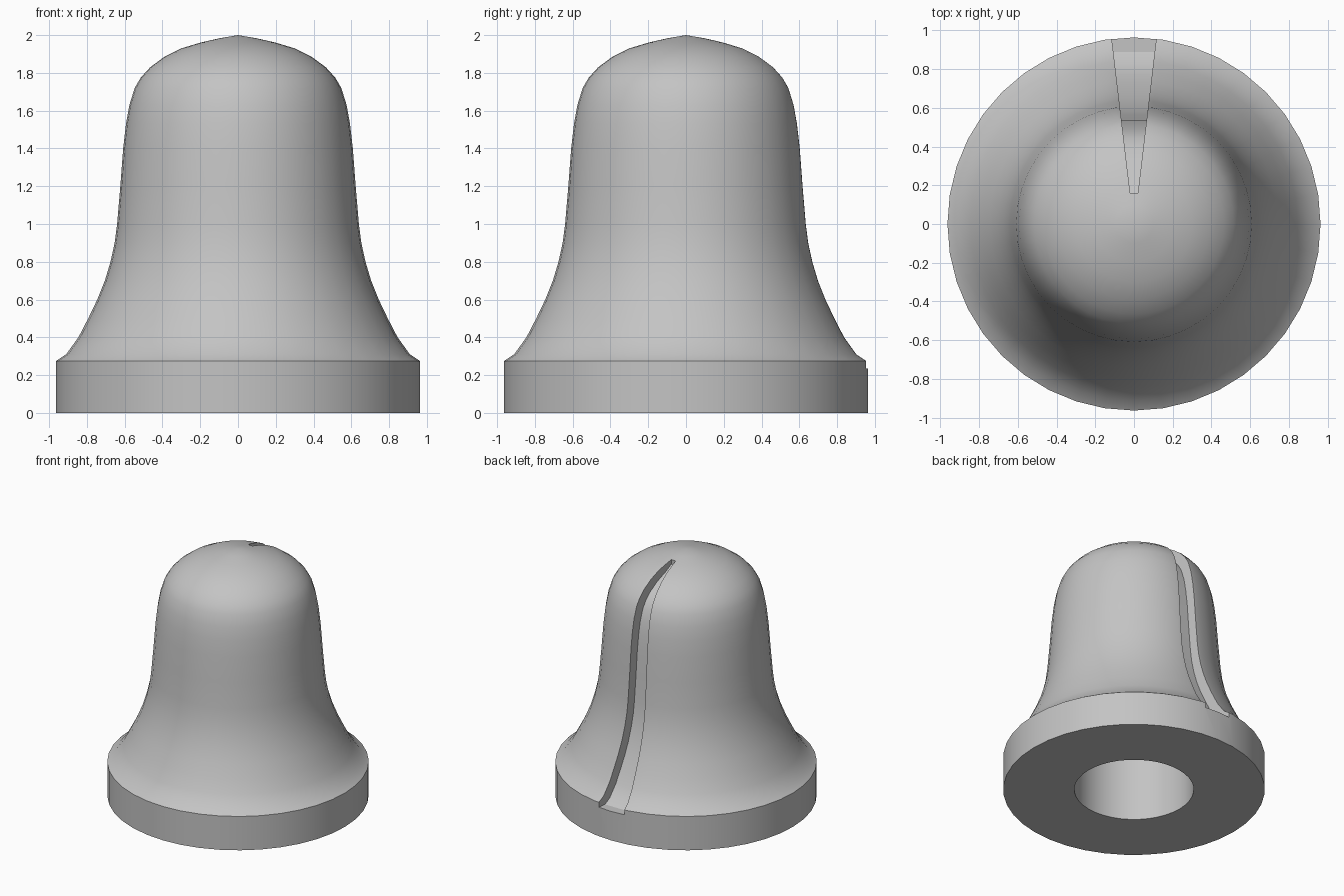
import bpy
import bmesh
import math
from mathutils import Vector

if "Cube" in bpy.data.objects:
    bpy.data.objects.remove(bpy.data.objects["Cube"], do_unlink=True)

SIDES = 40

grey = bpy.data.materials.new("plain grey")
grey.use_nodes = True
grey.diffuse_color = (0.55, 0.55, 0.55, 1)
grey.node_tree.nodes["Principled BSDF"].inputs["Base Color"].default_value = (0.55, 0.55, 0.55, 1)


def make_object(name, bm):
    bmesh.ops.remove_doubles(bm, verts=bm.verts, dist=0.0001)
    bmesh.ops.recalc_face_normals(bm, faces=bm.faces)
    mesh = bpy.data.meshes.new(name)
    bm.to_mesh(mesh)
    bm.free()
    mesh.materials.append(grey)
    obj = bpy.data.objects.new(name, mesh)
    bpy.context.collection.objects.link(obj)
    return obj


# Flared outside curve from the rim corner up to the tip (radius, height)
flare = [(0.963, 0.275), (0.91, 0.31), (0.845, 0.4), (0.793, 0.5), (0.745, 0.6),
         (0.705, 0.7), (0.675, 0.8), (0.653, 0.9), (0.64, 1.0), (0.623, 1.2),
         (0.608, 1.4), (0.593, 1.53), (0.575, 1.63), (0.547, 1.72), (0.515, 1.775),
         (0.465, 1.83), (0.39, 1.885), (0.3, 1.93), (0.2, 1.96), (0.1, 1.983), (0, 2.0)]

# Bell body: blind bore, flat underside, straight rim and flared dome
bore_radius, bore_top = 0.44, 1.2
profile = [(0, bore_top), (bore_radius, bore_top), (bore_radius, 0), (0.963, 0)] + flare
bm = bmesh.new()
verts = [bm.verts.new((r, 0, z)) for r, z in profile]
edges = [bm.edges.new(pair) for pair in zip(verts, verts[1:])]
bmesh.ops.spin(bm, geom=verts + edges, cent=(0, 0, 0), axis=(0, 0, 1),
               angle=math.tau, steps=SIDES, use_merge=True)
body = make_object("bell_body", bm)

# Wedge-shaped cutter whose floor follows the flare, set slightly inside it
inner, outer = 0.16, 1.1
floor = [(r - 0.075, z - 0.04) for r, z in flare if r - 0.075 > inner + 0.01]
outline = [(outer, floor[0][1])] + floor + [(inner, 1.932), (inner, 2.1), (outer, 2.1)]


def half_width(y):
    return 0.02 + (y - inner) * 0.119


bm = bmesh.new()
left = [bm.verts.new((half_width(y), y, z)) for y, z in outline]
right = [bm.verts.new((-half_width(y), y, z)) for y, z in outline]
bm.faces.new(left)
bm.faces.new(right[::-1])
for i in range(len(outline)):
    j = (i + 1) % len(outline)
    bm.faces.new((left[j], left[i], right[i], right[j]))
cutter = make_object("groove_cutter", bm)
cutter.hide_render = True

# Cut the groove down the back
bpy.ops.object.select_all(action="DESELECT")
body.select_set(True)
bpy.context.view_layer.objects.active = body
groove = body.modifiers.new("groove", "BOOLEAN")
groove.operation = "DIFFERENCE"
groove.solver = "EXACT"
groove.object = cutter
bpy.ops.object.modifier_apply(modifier=groove.name)
bpy.data.objects.remove(cutter, do_unlink=True)

bpy.ops.object.shade_smooth_by_angle(angle=math.radians(32))
